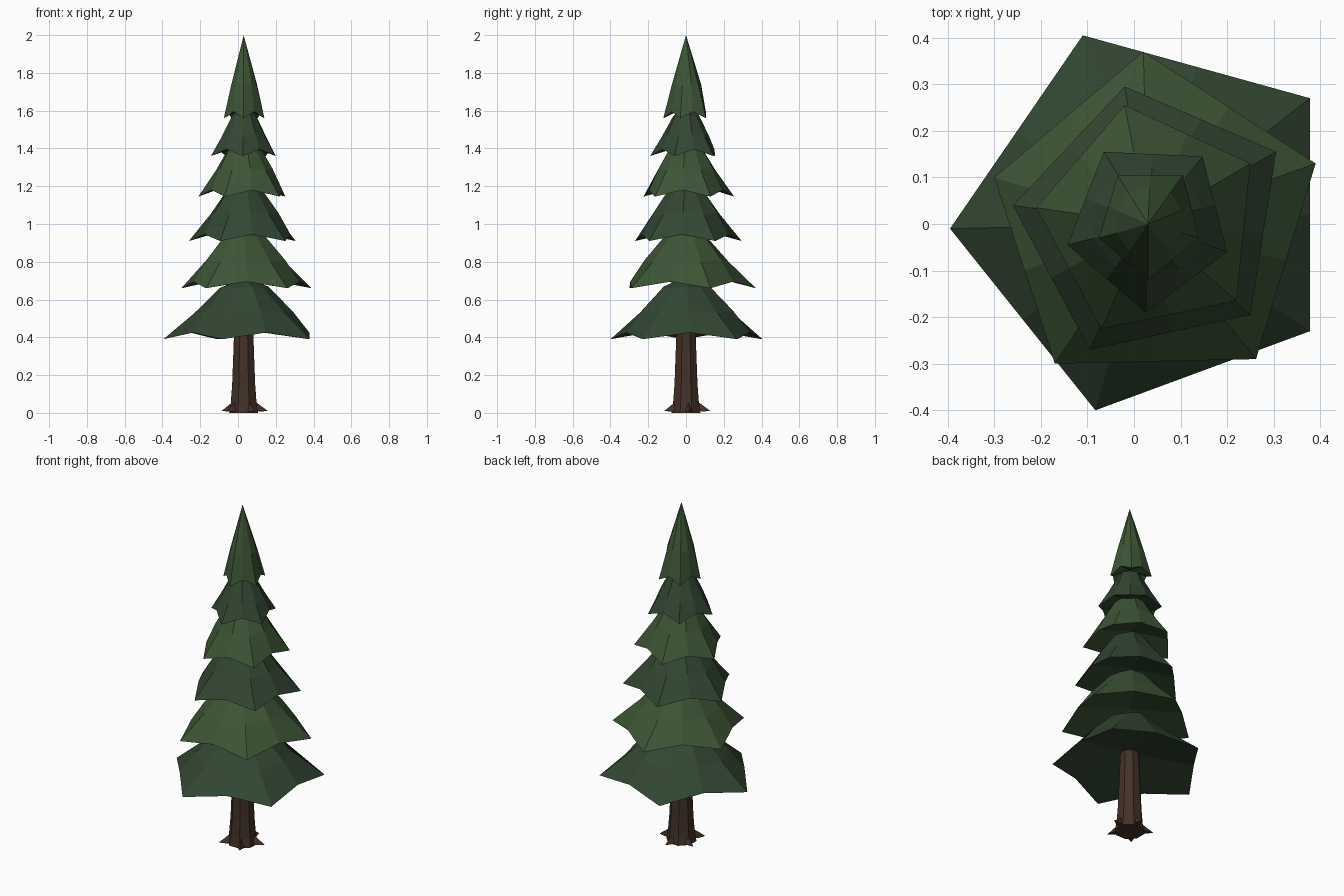
import bpy, bmesh
from math import cos, sin, radians
from mathutils import Vector

if "Cube" in bpy.data.objects:
    bpy.data.objects.remove(bpy.data.objects["Cube"])

CX = 0.03  # trunk axis


def material(name, col):
    m = bpy.data.materials.new(name)
    m.diffuse_color = (*col, 1)
    m.use_nodes = True
    m.node_tree.nodes["Principled BSDF"].inputs["Base Color"].default_value = m.diffuse_color
    return m


DARK = material("dark_green", (0.032, 0.062, 0.032))
LIGHT = material("light_green", (0.046, 0.092, 0.036))
BARK = material("bark", (0.055, 0.03, 0.02))


def loft(name, rings, mat, bottom=None, top=None):
    """Skin a stack of rings; each end is a point or a flat cap."""
    bm = bmesh.new()
    vs = [[bm.verts.new(p) for p in r] for r in rings]
    n = len(rings[0])
    for a, b in zip(vs, vs[1:]):
        for i in range(n):
            j = (i + 1) % n
            bm.faces.new((a[i], a[j], b[j], b[i]))
    for ring, tip in ((vs[0], bottom), (vs[-1], top)):
        if tip is None:
            bm.faces.new(ring)
        else:
            t = bm.verts.new(tip)
            for i in range(n):
                bm.faces.new((ring[i], ring[(i + 1) % n], t))
    bmesh.ops.recalc_face_normals(bm, faces=bm.faces[:])
    me = bpy.data.meshes.new(name)
    bm.to_mesh(me)
    bm.free()
    ob = bpy.data.objects.new(name, me)
    bpy.context.collection.objects.link(ob)
    me.materials.append(mat)
    return ob


def tier(name, tips, z, mat, lift, rows, under, top):
    """Drooping five-pointed skirt; rows = (tip scale, valley scale, height)."""
    axis = Vector((CX, 0))
    pts = [Vector(p) - axis for p in tips]

    def ring(ft, fm, h, dz):
        out = []
        for i, p in enumerate(pts):
            m = (p + pts[(i + 1) % 5]) / 2
            out.append((CX + p.x * ft, p.y * ft, z + h))
            out.append((CX + m.x * fm, m.y * fm, z + h + dz))
        return out

    rings = [ring(1, 1, 0, lift)] + [ring(a, b, h, 0.01) for a, b, h in rows]
    loft(name, rings, mat, (CX, 0, z + under), (CX, 0, z + top))


# foliage tiers, bottom to top
tips = [
    [(.378, .27), (-.11, .405), (-.395, -.01), (-.083, -.40), (.378, -.23)],
    [(.39, .13), (.02, .37), (-.30, .10), (-.17, -.30), (.262, -.29)],
    [(.305, .155), (-.02, .295), (-.26, .04), (-.095, -.27), (.25, -.195)],
    [(.25, .13), (-.02, .255), (-.21, .035), (-.07, -.225), (.22, -.165)],
    [(.147, .145), (-.065, .155), (-.143, -.045), (.025, -.19), (.20, -.06)],
    [(.105, .105), (-.035, .105), (-.075, -.03), (.03, -.12), (.14, -.03)],
]
heights = [0.39, 0.66, 0.91, 1.145, 1.36, 1.56]
for k, (t, z) in enumerate(zip(tips, heights)):
    if k == 5:
        rows, top = [(.64, .76, .17)], 0.44
    else:
        rows, top = [(.61, .74, .14), (.30, .37, .27)], 0.33
    if k == 4:
        rows, top = [(.68, .8, .10), (.36, .44, .21)], 0.26
    tier(f"foliage_tier_{k + 1}", t, z, LIGHT if k % 2 else DARK, 0.035,
         rows, 0.10 if k < 4 else 0.06, top)

# trunk
prof = [(.083, 0), (.074, .05), (.066, .15), (.056, .40), (.05, .55)]
loft("trunk", [[(CX + r * cos(radians(45 * i + 22.5)), r * sin(radians(45 * i + 22.5)), z)
                for i in range(8)] for r, z in prof], BARK)

# small root spikes
for k in range(5):
    a = radians(10 + 72 * k)
    d = Vector((cos(a), sin(a), 0))
    s = Vector((-sin(a), cos(a), 0))
    o = Vector((CX, 0, 0))

    def section(r, w, lo, hi):
        return [o + d * r + s * w + Vector((0, 0, lo)),
                o + d * r + Vector((0, 0, hi)),
                o + d * r - s * w + Vector((0, 0, lo))]
    loft(f"root_{k + 1}", [section(.055, .022, .01, .065), section(.095, .014, .008, .036)],
         BARK, None, o + d * .13 + Vector((0, 0, .01)))
